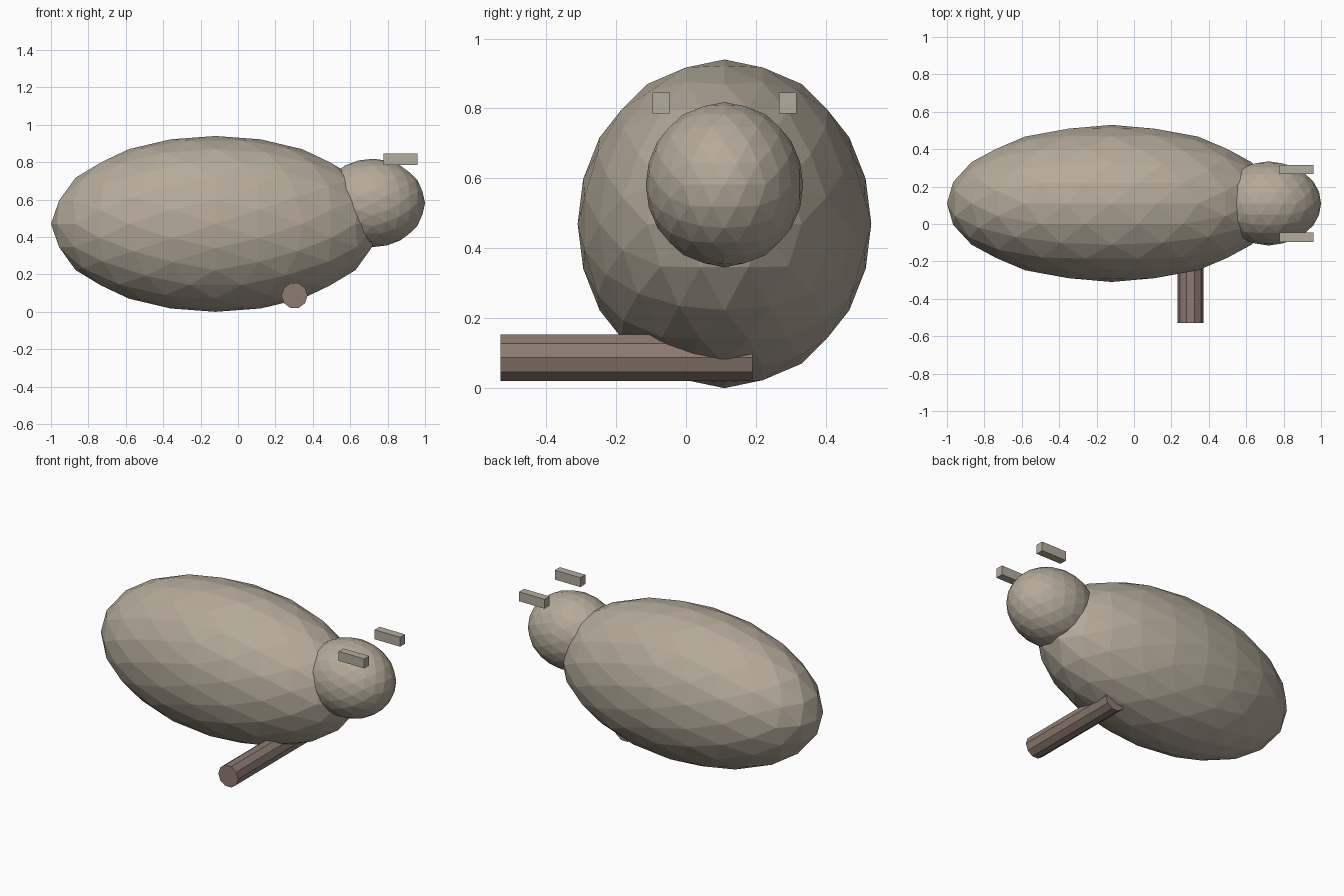
import bpy, bmesh, math
from mathutils import Matrix, Vector

if "Cube" in bpy.data.objects:
    bpy.data.objects.remove(bpy.data.objects["Cube"])


def material(name, srgb):
    m = bpy.data.materials.new(name)
    lin = [((c / 255 + 0.055) / 1.055) ** 2.4 for c in srgb]
    m.diffuse_color = (*lin, 1.0)
    m.use_nodes = True
    m.node_tree.nodes["Principled BSDF"].inputs["Base Color"].default_value = m.diffuse_color
    return m


stone = material("warm stone", (180, 170, 153))
horn = material("pale horn grey", (178, 172, 156))
wood = material("dull brown", (141, 123, 113))


def finish(name, bm, mat):
    bmesh.ops.recalc_face_normals(bm, faces=bm.faces)
    mesh = bpy.data.meshes.new(name)
    bm.to_mesh(mesh)
    bm.free()
    mesh.materials.append(mat)
    obj = bpy.data.objects.new(name, mesh)
    bpy.context.collection.objects.link(obj)
    return obj


def ellipsoid(name, center, radii, mat):
    # icosahedron with an edge across every axis, split twice onto the sphere
    bm = bmesh.new()
    phi = (1 + math.sqrt(5)) / 2
    for a in (-1, 1):
        for b in (-phi, phi):
            for co in ((a, 0, b), (b, a, 0), (0, b, a)):
                bm.verts.new(Vector(co).normalized())
    bmesh.ops.convex_hull(bm, input=bm.verts)
    for _ in range(2):
        bmesh.ops.subdivide_edges(bm, edges=bm.edges[:], cuts=1, use_grid_fill=True)
        for v in bm.verts:
            v.co.normalize()
    bmesh.ops.triangulate(bm, faces=bm.faces)
    bmesh.ops.transform(bm, verts=bm.verts,
                        matrix=Matrix.Translation(center) @ Matrix.Diagonal((*radii, 1)))
    return finish(name, bm, mat)


# Body and head
MID_Y = 0.11
ellipsoid("body", (-0.12, MID_Y, 0.47), (0.88, 0.42, 0.47), stone)
ellipsoid("head", (0.72, MID_Y, 0.582), (0.28, 0.225, 0.236), stone)

# Pair of small horns, mirrored about the body's middle
for side, label in ((-1, "right"), (1, "left")):
    bm = bmesh.new()
    bmesh.ops.create_cube(bm, size=1, matrix=Matrix.Translation((0.869, MID_Y + side * 0.181, 0.816))
                          @ Matrix.Diagonal((0.18, 0.05, 0.06, 1)))
    finish(label + "_horn", bm, horn)

# Ten-sided leg lying along y
bm = bmesh.new()
ring = [(0.302 + 0.07 * math.cos(i * math.tau / 10), -0.53,
         0.087 + 0.07 * math.sin(i * math.tau / 10)) for i in range(10)]
cap = bm.faces.new([bm.verts.new(p) for p in ring])
ext = bmesh.ops.extrude_face_region(bm, geom=[cap], use_keep_orig=True)
bmesh.ops.translate(bm, vec=(0, 0.72, 0),
                    verts=[g for g in ext["geom"] if isinstance(g, bmesh.types.BMVert)])
finish("leg", bm, wood)
